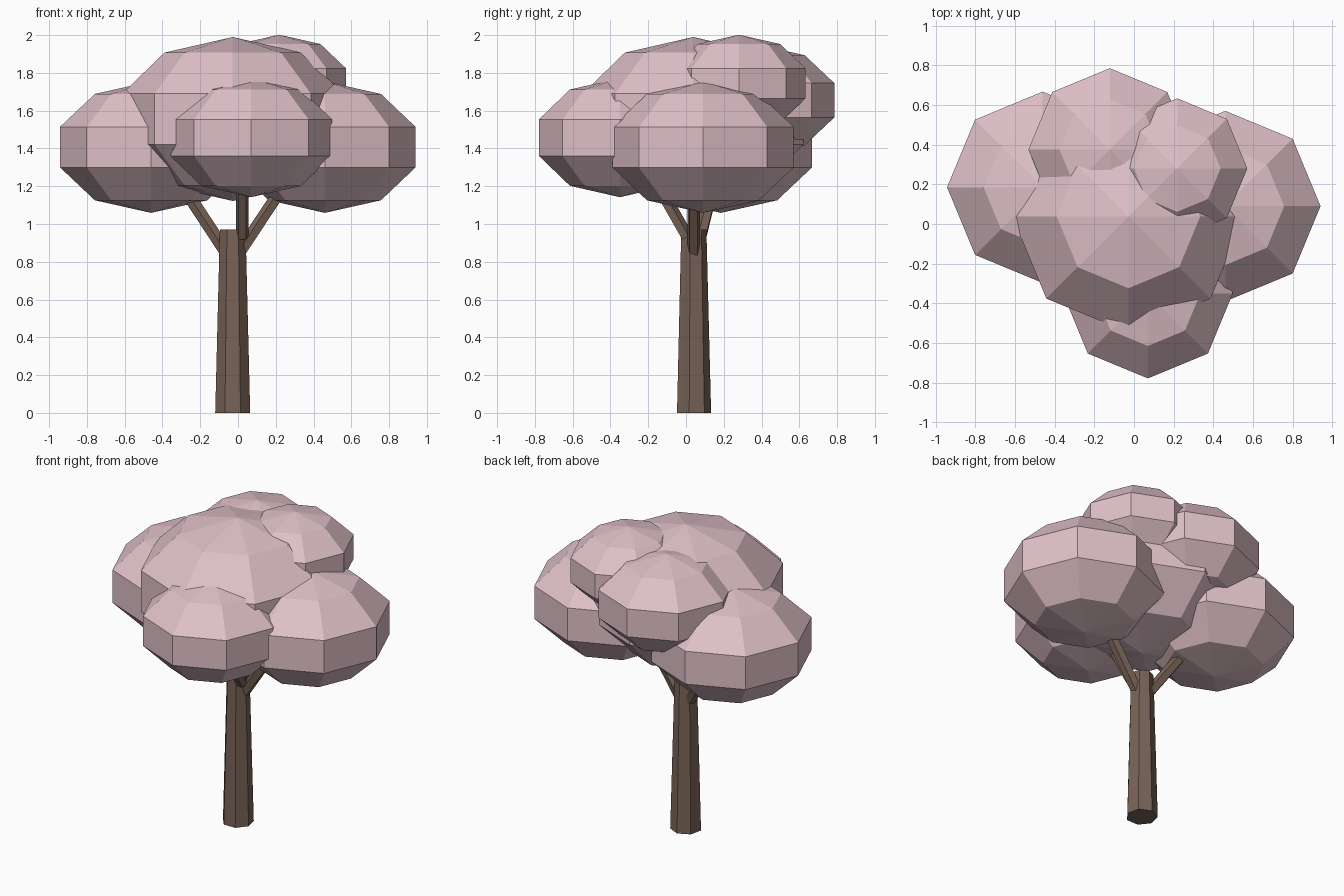
import bpy
from mathutils import Vector

cube = bpy.data.objects.get("Cube")
if cube:
    bpy.data.objects.remove(cube, do_unlink=True)


def make_material(name, rgb):
    mat = bpy.data.materials.new(name)
    mat.use_nodes = True
    color = (*rgb, 1.0)
    mat.diffuse_color = color
    bsdf = mat.node_tree.nodes["Principled BSDF"]
    bsdf.inputs["Base Color"].default_value = color
    bsdf.inputs["Roughness"].default_value = 0.9
    return mat


blossom = make_material("blossom_pink", (0.74, 0.53, 0.58))
bark = make_material("bark_brown", (0.19, 0.125, 0.095))


def finish(name, mat):
    obj = bpy.context.object
    obj.name = name
    obj.data.materials.append(mat)
    return obj


def foliage(name, center, radius, half_height):
    """Squashed low-poly ball; radius is measured at its widest ring."""
    bpy.ops.mesh.primitive_uv_sphere_add(segments=8, ring_count=5, location=center)
    obj = finish(name, blossom)
    full = radius / 0.951
    obj.scale = (full, full, half_height)


def branch(name, start, end, radius=0.035):
    """Straight five-sided limb between two points."""
    start, end = Vector(start), Vector(end)
    axis = end - start
    bpy.ops.mesh.primitive_cylinder_add(
        vertices=5, radius=radius, depth=axis.length, location=(start + end) / 2)
    obj = finish(name, bark)
    obj.rotation_euler = axis.to_track_quat("Z", "Y").to_euler()


# Tapered trunk
bpy.ops.mesh.primitive_cone_add(
    vertices=7, radius1=0.095, radius2=0.07, depth=0.97, location=(-0.028, 0.038, 0.485))
finish("trunk", bark)

# Branches reaching into the lower foliage
branch("left_branch", (0.012, 0.04, 0.85), (0.25, 0.04, 1.21))
branch("right_branch", (-0.07, 0.06, 0.86), (-0.30, 0.145, 1.21))
branch("front_branch", (0.022, 0.005, 0.932), (0.022, -0.16, 1.22))

# Foliage clumps
foliage("main_foliage", (-0.028, 0.038, 1.556), 0.585, 0.434)
foliage("left_foliage", (0.46, 0.09, 1.407), 0.48, 0.348)
foliage("right_foliage", (-0.46, 0.185, 1.407), 0.482, 0.348)
foliage("front_foliage", (0.07, -0.35, 1.457), 0.428, 0.315)
foliage("back_foliage", (-0.122, 0.375, 1.655), 0.41, 0.295)
foliage("upper_foliage", (0.218, 0.28, 1.745), 0.353, 0.257)
